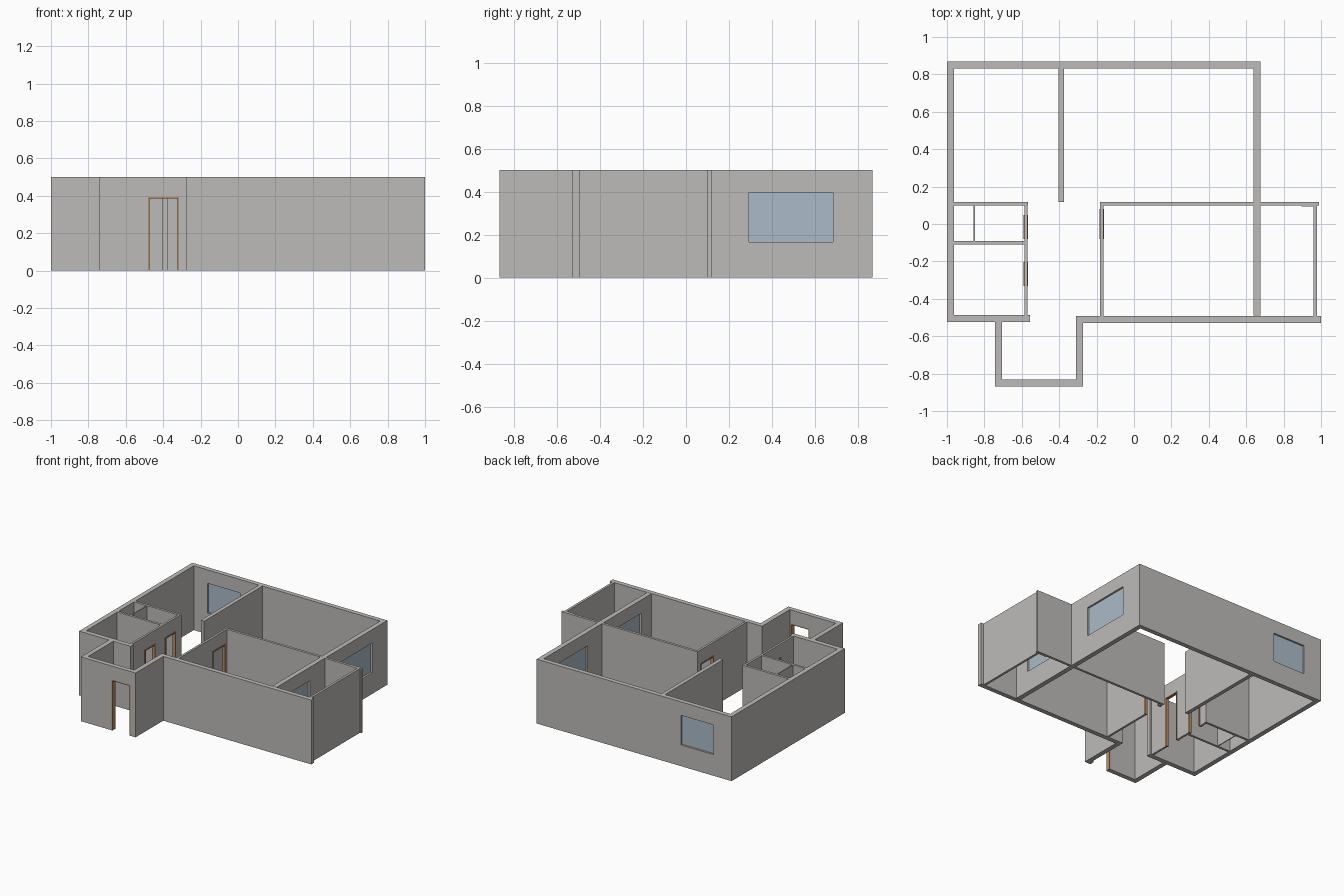
import bpy
from mathutils import Vector

if "Cube" in bpy.data.objects:
    bpy.data.objects.remove(bpy.data.objects["Cube"], do_unlink=True)

HEIGHT = 0.5
DOOR_TOP = 0.395
SILL, HEAD = 0.165, 0.395


def material(name, rgb):
    mat = bpy.data.materials.new(name)
    mat.use_nodes = True
    mat.diffuse_color = (*rgb, 1)
    mat.node_tree.nodes["Principled BSDF"].inputs["Base Color"].default_value = (*rgb, 1)
    return mat


PLASTER = material("warm grey plaster", (0.51, 0.5, 0.485))
GLASS = material("pale blue glass", (0.41, 0.5, 0.58))
WOOD = material("brown wood", (0.46, 0.27, 0.13))


def box(name, x, y, z, mat):
    """Box spanning the given (low, high) ranges."""
    bpy.ops.mesh.primitive_cube_add(size=1)
    ob = bpy.context.object
    ob.name = ob.data.name = name
    centre = Vector([sum(r) / 2 for r in (x, y, z)])
    size = [r[1] - r[0] for r in (x, y, z)]
    for v in ob.data.vertices:
        v.co = Vector([c * s for c, s in zip(v.co, size)]) + centre
    ob.data.materials.append(mat)
    return ob


def wall(name, x, y):
    return box(name, x, y, (0, HEIGHT), PLASTER)


def cut(ob, x, y, z):
    """Cut a box-shaped opening and discard the cutter."""
    cutter = box("opening_cutter", x, y, z, PLASTER)
    cutter.hide_render = True
    mod = ob.modifiers.new("opening", "BOOLEAN")
    mod.operation, mod.solver, mod.object = "DIFFERENCE", "EXACT", cutter
    bpy.context.view_layer.objects.active = ob
    bpy.ops.object.modifier_apply(modifier=mod.name)
    bpy.data.objects.remove(cutter, do_unlink=True)


def across(depth, span, along_x):
    """Order the depth and span ranges as x and y ranges."""
    return (span, depth) if along_x else (depth, span)


def window(ob, name, depth, span, along_x):
    through = (depth[0] - 0.05, depth[1] + 0.05)
    cut(ob, *across(through, span, along_x), (SILL, HEAD))
    mid = sum(depth) / 2
    box(name, *across((mid - 0.004, mid + 0.004), span, along_x), (SILL, HEAD), GLASS)


def door(ob, name, depth, span, along_x, proud=0.004, t=0.009):
    through = (depth[0] - 0.05, depth[1] + 0.05)
    cut(ob, *across(through, span, along_x), (-0.1, DOOR_TOP))
    d = (depth[0] - proud, depth[1] + proud)
    a, b = span
    box(name + "_jamb_a", *across(d, (a, a + t), along_x), (0, DOOR_TOP), WOOD)
    box(name + "_jamb_b", *across(d, (b - t, b), along_x), (0, DOOR_TOP), WOOD)
    box(name + "_head", *across(d, (a + t, b - t), along_x), (DOOR_TOP - t, DOOR_TOP), WOOD)


# Outer walls
wall("left_outer_wall", (-1, -0.963), (-0.523, 0.832))
back = wall("back_wall", (-1, 0.677), (0.832, 0.868))
side = wall("side_wall", (0.64, 0.677), (-0.49, 0.832))
wall("front_wall_short", (-0.963, -0.557), (-0.523, -0.486))
wall("front_wall_long", (-0.273, 1), (-0.528, -0.492))

# Entry porch
wall("porch_wall_a", (-0.743, -0.706), (-0.832, -0.523))
wall("porch_wall_b", (-0.31, -0.273), (-0.832, -0.492))
porch = wall("porch_front_wall", (-0.743, -0.273), (-0.868, -0.832))

# Inner partitions
wall("bedroom_partition", (-0.403, -0.373), (0.118, 0.832))
wall("bath_back_wall", (-0.963, -0.567), (0.099, 0.118))
wall("bath_middle_wall", (-0.963, -0.586), (-0.109, -0.091))
wall("shower_screen", (-0.857, -0.85), (-0.091, 0.099))
hall = wall("hall_wall", (-0.586, -0.57), (-0.486, 0.099))
room = wall("room_wall", (-0.181, -0.164), (-0.492, 0.099))
wall("room_back_wall", (-0.181, 0.64), (0.099, 0.118))

# Balcony
wall("balcony_back_wall", (0.677, 0.99), (0.099, 0.118))
wall("balcony_outer_wall", (0.96, 0.978), (-0.492, 0.099))
wall("balcony_end_plate", (0.895, 0.96), (0.093, 0.099))

# Windows
window(back, "back_window", (0.832, 0.868), (-0.845, -0.565), True)
window(side, "side_window", (0.64, 0.677), (0.293, 0.684), False)
window(side, "balcony_window", (0.64, 0.677), (-0.365, -0.085), False)

# Doorways with wooden frames
door(porch, "entry_door", (-0.868, -0.832), (-0.481, -0.315), True, proud=0.0)
door(hall, "bath_door", (-0.586, -0.57), (-0.08, 0.048), False)
door(hall, "utility_door", (-0.586, -0.57), (-0.332, -0.204), False)
door(room, "room_door", (-0.181, -0.164), (-0.08, 0.08), False)
